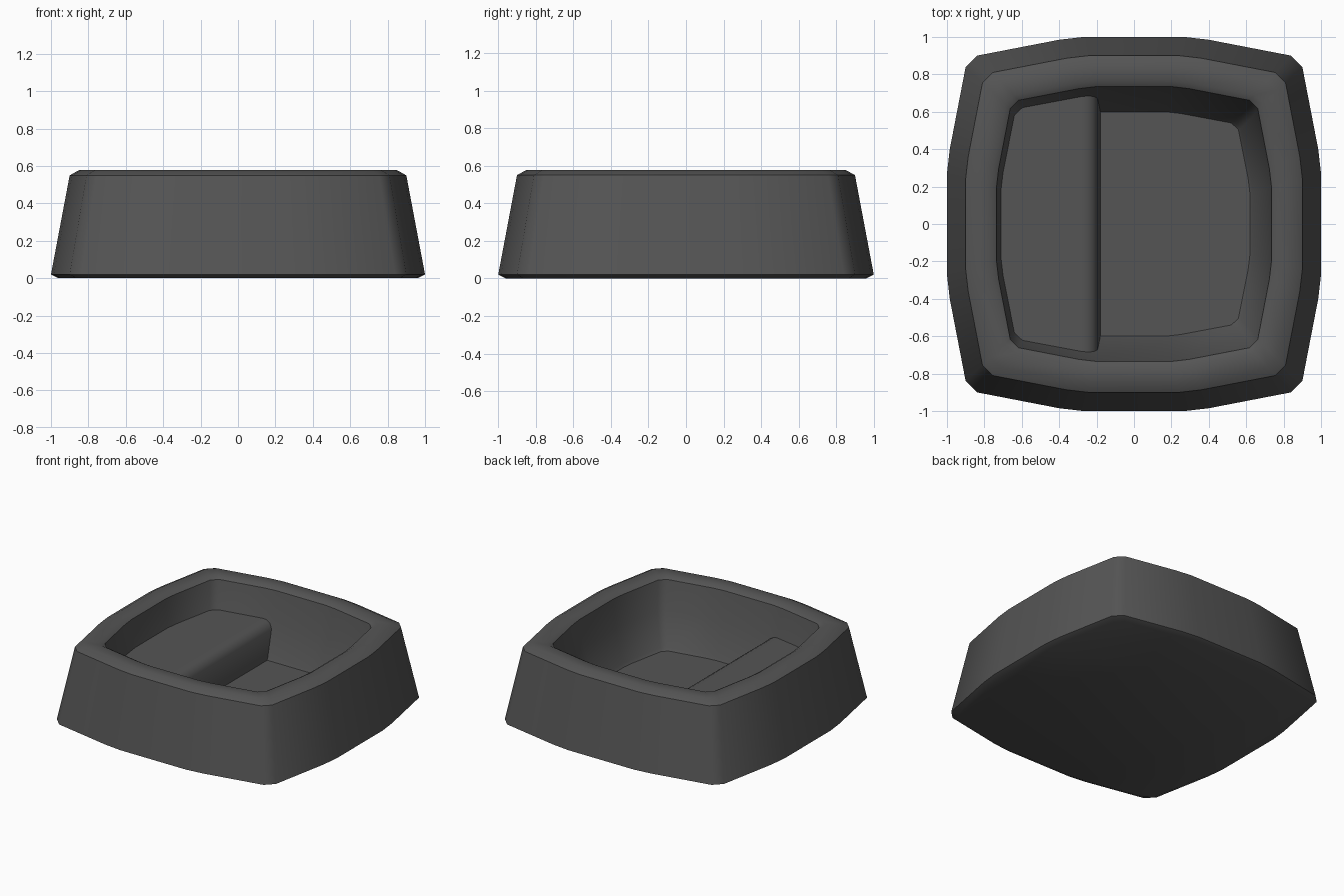
import bpy, bmesh

if "Cube" in bpy.data.objects:
    bpy.data.objects.remove(bpy.data.objects["Cube"])

# Barrel-sided square outline (unit size): first quarter, then mirrored around
QUARTER = [(1, .27), (.985, .4), (.9, .84), (.84, .9), (.4, .985), (.27, 1)]


def outline():
    q = QUARTER
    pts = list(q)
    pts += [(-x, y) for x, y in reversed(q)]
    pts += [(-x, -y) for x, y in q]
    pts += [(x, -y) for x, y in reversed(q)]
    return pts


def loft(name, rings):
    """Skin a list of equal-length point rings and cap both ends."""
    bm = bmesh.new()
    vs = [[bm.verts.new(p) for p in r] for r in rings]
    n = len(rings[0])
    for a, b in zip(vs, vs[1:]):
        for i in range(n):
            j = (i + 1) % n
            bm.faces.new((a[i], a[j], b[j], b[i]))
    bm.faces.new(vs[0][::-1])
    bm.faces.new(vs[-1])
    bmesh.ops.recalc_face_normals(bm, faces=bm.faces)
    me = bpy.data.meshes.new(name)
    bm.to_mesh(me)
    bm.free()
    ob = bpy.data.objects.new(name, me)
    bpy.context.collection.objects.link(ob)
    mat = bpy.data.materials.get("dark_grey") or bpy.data.materials.new("dark_grey")
    mat.diffuse_color = (.09, .09, .09, 1)
    mat.use_nodes = True
    mat.node_tree.nodes["Principled BSDF"].inputs["Base Color"].default_value = mat.diffuse_color
    me.materials.append(mat)
    bpy.ops.object.select_all(action='DESELECT')
    ob.select_set(True)
    bpy.context.view_layer.objects.active = ob
    bpy.ops.object.shade_smooth_by_angle(angle=.72)
    return ob


# Tub: outer wall, rim, inner wall and floor as (x scale, y scale, z)
levels = [(.96, .96, 0), (1, 1, .02), (.9, .9, .55), (.85, .85, .578),
          (.765, .765, .578), (.735, .735, .56), (.71, .69, .35),
          (.635, .61, .12), (.62, .6, .1)]
loft("tub", [[(x * sx, y * sy, z) for x, y in outline()] for sx, sy, z in levels])

# Seat step: left part of the inner outline with a rounded sloping front edge
side = [p for p in outline() if p[0] <= -.4]
step_levels = [(.63, .61, .1, -.18), (.70, .68, .30, -.195), (.712, .692, .335, -.215),
               (.714, .694, .352, -.245), (.714, .694, .355, -.27)]
rings = []
for sx, sy, z, front in step_levels:
    ring = [(x * sx, y * sy, z) for x, y in side]
    rings.append([(front, sy, z)] + ring + [(front, -sy, z)])
loft("seat_step", rings)
